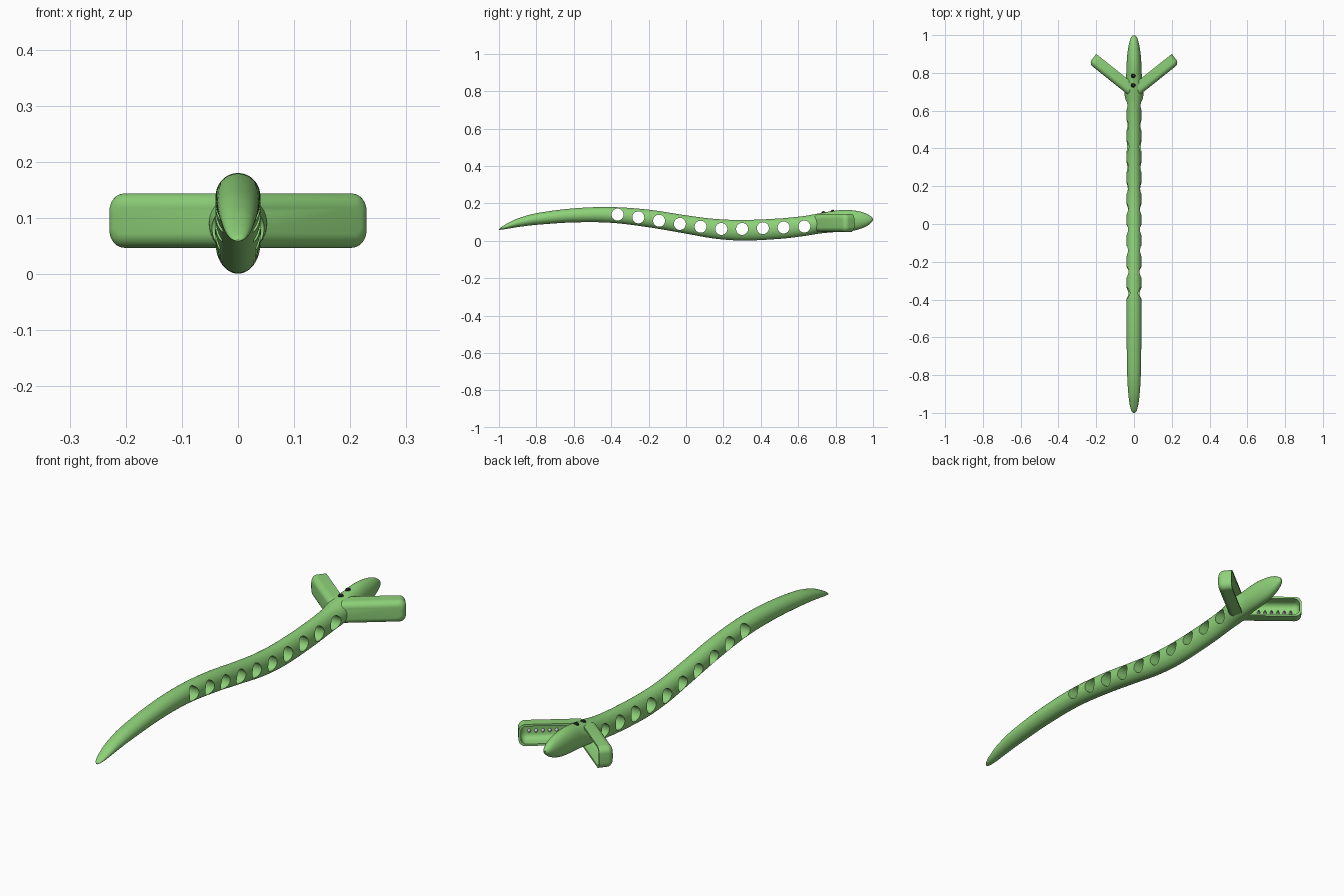
import bpy, bmesh, math
from mathutils import Vector

if "Cube" in bpy.data.objects:
    bpy.data.objects.remove(bpy.data.objects["Cube"])


def material(name, color):
    m = bpy.data.materials.new(name)
    m.diffuse_color = (*color, 1)
    m.use_nodes = True
    m.node_tree.nodes["Principled BSDF"].inputs["Base Color"].default_value = m.diffuse_color
    return m


GREEN = material("green_skin", (0.27, 0.64, 0.19))
BLACK = material("black", (0.01, 0.01, 0.01))
WHITE = material("white", (0.85, 0.85, 0.85))


def finish(bm, name, mat, angle=40):
    bmesh.ops.recalc_face_normals(bm, faces=bm.faces)
    me = bpy.data.meshes.new(name)
    bm.to_mesh(me)
    bm.free()
    ob = bpy.data.objects.new(name, me)
    bpy.context.collection.objects.link(ob)
    if mat:
        me.materials.append(mat)
    smooth(ob, angle)
    return ob


def smooth(ob, angle=40):
    bpy.ops.object.select_all(action='DESELECT')
    ob.select_set(True)
    bpy.context.view_layer.objects.active = ob
    bpy.ops.object.shade_smooth_by_angle(angle=math.radians(angle))


def loft(rings):
    bm = bmesh.new()
    vs = [[bm.verts.new(p) for p in r] for r in rings]
    n = len(rings[0])
    for a, b in zip(vs, vs[1:]):
        for i in range(n):
            j = (i + 1) % n
            bm.faces.new((a[i], a[j], b[j], b[i]))
    bm.faces.new(vs[0])
    bm.faces.new(vs[-1])
    return bm


def hermite(keys, y):
    """Smooth interpolation of key rows (y, values...)."""
    def slope(i, c):
        a, b = max(i - 1, 0), min(i + 1, len(keys) - 1)
        return (keys[b][c] - keys[a][c]) / (keys[b][0] - keys[a][0])
    i = 0
    while i < len(keys) - 2 and y > keys[i + 1][0]:
        i += 1
    h = keys[i + 1][0] - keys[i][0]
    t = (y - keys[i][0]) / h
    return [(2*t**3 - 3*t**2 + 1) * keys[i][c] + (t**3 - 2*t*t + t) * h * slope(i, c)
            + (3*t*t - 2*t**3) * keys[i + 1][c] + (t**3 - t*t) * h * slope(i + 1, c)
            for c in range(1, len(keys[0]))]


# Body: y, top z, bottom z, half width
KEYS = [(-1, .061, .058, .004), (-.99, .071, .059, .013), (-.96, .090, .063, .022),
        (-.9, .119, .073, .030), (-.8, .147, .085, .036), (-.6, .173, .098, .039),
        (-.4, .180, .096, .040), (-.2, .166, .072, .040), (0, .136, .038, .040),
        (.15, .117, .012, .040), (.3, .111, .001, .040), (.5, .119, .010, .040),
        (.63, .132, .025, .042), (.71, .146, .038, .052), (.78, .158, .045, .042),
        (.85, .165, .049, .039), (.91, .160, .057, .034), (.96, .147, .075, .025),
        (.99, .129, .096, .014), (1, .118, .111, .003)]
SIDES = 48
rings = []
for k in range(161):
    y = -math.cos(math.pi * k / 160)
    top, bot, w = hermite(KEYS, y)
    zc, h = (top + bot) / 2, (top - bot) / 2
    rings.append([(w * math.cos(a), y, zc + h * math.sin(a))
                  for a in (2 * math.pi * i / SIDES for i in range(SIDES))])
body = finish(loft(rings), "body", GREEN)

# Row of round holes straight through the body
bm = bmesh.new()
for i, z in enumerate((.14, .125, .107, .09, .075, .063, .063, .067, .071, .076)):
    y, n = -.366 + .111 * i, 40
    ends = [[bm.verts.new((x, y + .032 * math.cos(2 * math.pi * j / n),
                           z + .032 * math.sin(2 * math.pi * j / n)))
             for j in range(n)] for x in (-.2, .2)]
    for j in range(n):
        k = (j + 1) % n
        bm.faces.new((ends[0][j], ends[0][k], ends[1][k], ends[1][j]))
    bm.faces.new(ends[0])
    bm.faces.new(ends[1])
cutter = finish(bm, "hole_cutter", GREEN)
cutter.hide_render = True
mod = body.modifiers.new("holes", 'BOOLEAN')
mod.operation, mod.solver, mod.object = 'DIFFERENCE', 'EXACT', cutter
bpy.context.view_layer.objects.active = body
bpy.ops.object.modifier_apply(modifier=mod.name)
bpy.data.objects.remove(cutter)
smooth(body)


# Arms: scooped trays facing forward
def rounded_rect(u0, u1, z0, z1, r, n=8):
    pts = []
    for cu, cz, start in ((u1 - r, z1 - r, 0), (u0 + r, z1 - r, 90),
                          (u0 + r, z0 + r, 180), (u1 - r, z0 + r, 270)):
        for i in range(n + 1):
            a = math.radians(start + 90 * i / n)
            pts.append((cu + r * math.cos(a), cz + r * math.sin(a)))
    return pts


def arm_point(side, u, n, z):
    return Vector((side * (.782 * u - .623 * n), .70 + .623 * u + .782 * n, z))


def tray_ring(side, inset, n, start=0):
    r = max(.028 - inset * .5, .008)
    return [arm_point(side, u, n, z) for u, z in
            rounded_rect(start, .281 - inset, .047 + inset, .144 - inset, r)]


for side, label in ((1, "right"), (-1, "left")):
    outer = [tray_ring(side, .026 * (1 - math.sin(math.radians(a))),
                       -.006 - .026 * math.cos(math.radians(a)), .005)
             for a in range(0, 91, 10)]
    inner = [tray_ring(side, .009 + d, n, .014)
             for d, n in ((0, .032), (.001, .0), (.005, -.012), (.013, -.019), (.02, -.021))]
    finish(loft(outer + [tray_ring(side, 0, .032, .005)] + inner), label + "_arm", GREEN)

    # Row of small pale spikes inside each arm
    bm = bmesh.new()
    direction = arm_point(side, 0, 1, 0) - arm_point(side, 0, 0, 0)
    rot = direction.to_track_quat('Z', 'Y').to_matrix().to_4x4()
    for i in range(6):
        m = rot.copy()
        m.translation = arm_point(side, .095 + .028 * i, -.011, .092)
        bmesh.ops.create_cone(bm, cap_ends=True, segments=16, radius1=.008,
                              radius2=.001, depth=.024, matrix=m)
    finish(bm, label + "_spikes", WHITE)


# Eyes: one behind the other on top of the head
def ball(name, loc, r, mat):
    bm = bmesh.new()
    bmesh.ops.create_uvsphere(bm, u_segments=24, v_segments=16, radius=r)
    bmesh.ops.translate(bm, verts=bm.verts, vec=loc)
    finish(bm, name, mat)


for label, y in (("rear", .735), ("front", .785)):
    z = hermite(KEYS, y)[0]
    ball(label + "_eye", (-.004, y, z - .005), .012, BLACK)
    ball(label + "_eye_glint", (-.004, y, z + .0055), .003, WHITE)
